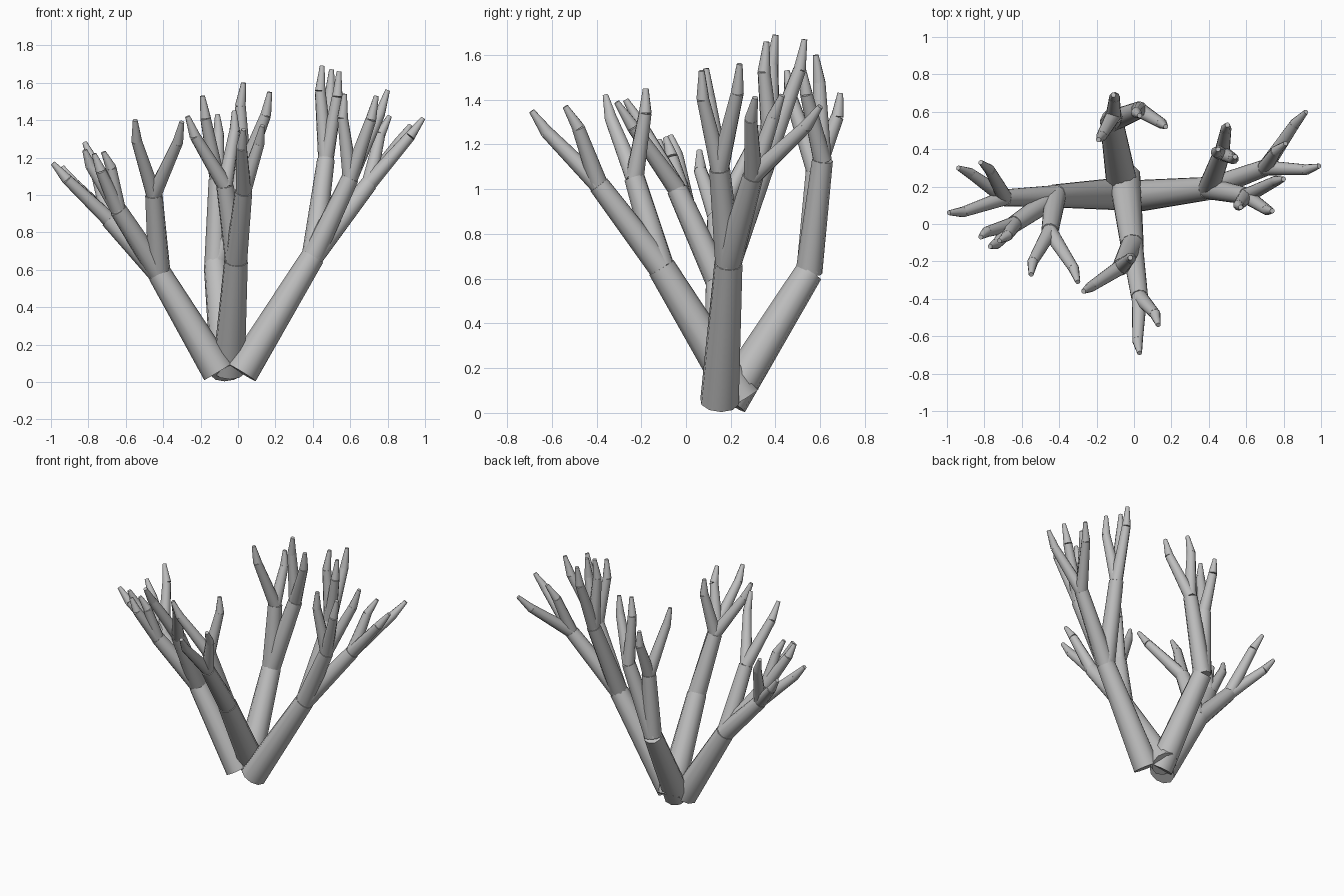
import bpy
import bmesh
from math import radians
from mathutils import Vector

cube = bpy.data.objects.get("Cube")
if cube:
    bpy.data.objects.remove(cube, do_unlink=True)

SIDES = 10

# Single stone-grey colour
grey = bpy.data.materials.new("stone_grey")
grey.use_nodes = True
colour = (0.52, 0.52, 0.52, 1.0)
grey.diffuse_color = colour
for node in grey.node_tree.nodes:
    if node.type == "BSDF_PRINCIPLED":
        node.inputs["Base Color"].default_value = colour
        node.inputs["Roughness"].default_value = 0.8


def tapered_segment(name, start, end, start_radius, end_radius):
    """Capped, tapered tube running from start to end."""
    start, end = Vector(start), Vector(end)
    axis = end - start
    bm = bmesh.new()
    bmesh.ops.create_cone(bm, cap_ends=True, segments=SIDES,
                          radius1=start_radius, radius2=end_radius,
                          depth=axis.length)
    mesh = bpy.data.meshes.new(name)
    bm.to_mesh(mesh)
    bm.free()
    mesh.materials.append(grey)
    obj = bpy.data.objects.new(name, mesh)
    obj.location = (start + end) / 2
    obj.rotation_euler = axis.to_track_quat("Z", "Y").to_euler()
    bpy.context.collection.objects.link(obj)
    return obj


def grow_twigs(name, fork, tips):
    """Twigs that spread from a fork, each bending inwards at its pointed tip."""
    fork = Vector(fork)
    tips = [Vector(tip) for tip in tips]
    middle = sum(tips, Vector()) / len(tips)
    parts = []
    for number, tip in enumerate(tips, 1):
        spread = (tip - middle).normalized()
        joint = fork.lerp(tip, 0.72) + spread * 0.02
        parts.append(tapered_segment(f"{name}_twig_{number}", fork, joint, 0.042, 0.029))
        parts.append(tapered_segment(f"{name}_tip_{number}", joint, tip, 0.029, 0.013))
    return parts


def grow_limb(name, base, crotch, branches):
    """Trunk that divides into branches, each carrying a fan of twigs."""
    parts = [tapered_segment(f"{name}_trunk", base, crotch, 0.088, 0.064)]
    for number, (fork, tips) in enumerate(branches, 1):
        label = f"{name}_branch_{number}"
        parts.append(tapered_segment(label, crotch, fork, 0.060, 0.047))
        parts.extend(grow_twigs(label, fork, tips))
    return parts


# Left limb
left_branches = [
    ((0.47, 0.38, 1.19), [(0.45, 0.40, 1.69), (0.50, 0.53, 1.67), (0.54, 0.36, 1.66)]),
    ((0.60, 0.15, 1.09), [(0.57, 0.09, 1.54), (0.74, 0.07, 1.53), (0.80, 0.24, 1.56)]),
    ((0.70, 0.30, 1.06), [(0.99, 0.31, 1.41), (0.92, 0.60, 1.37), (0.81, 0.43, 1.42)]),
]

# Right limb
right_branches = [
    ((-0.45, -0.04, 1.00), [(-0.55, -0.27, 1.40), (-0.30, -0.31, 1.39)]),
    ((-0.64, 0.00, 0.92), [(-0.82, -0.07, 1.24), (-0.77, -0.12, 1.22), (-0.72, -0.09, 1.23)]),
    ((-0.69, 0.14, 0.87), [(-0.99, 0.06, 1.17), (-0.94, 0.30, 1.15), (-0.82, 0.33, 1.28)]),
]

# Front limb
front_branches = [
    ((0.03, -0.39, 1.02), [(0.03, -0.69, 1.35), (0.13, -0.54, 1.37)]),
    ((-0.07, -0.23, 1.05), [(-0.27, -0.36, 1.42), (-0.02, -0.18, 1.45)]),
]

# Back limb
back_branches = [
    ((-0.11, 0.58, 1.08), [(-0.19, 0.45, 1.53), (-0.11, 0.69, 1.43)]),
    ((0.03, 0.61, 1.13), [(0.03, 0.58, 1.60), (0.17, 0.52, 1.55)]),
]

parts = []
parts += grow_limb("left", (0.02, 0.15, 0.05), (0.40, 0.19, 0.67), left_branches)
parts += grow_limb("right", (-0.105, 0.16, 0.055), (-0.42, 0.15, 0.58), right_branches)
parts += grow_limb("front", (-0.05, 0.25, 0.06), (-0.01, -0.11, 0.65), front_branches)
parts += grow_limb("back", (-0.06, 0.19, 0.05), (-0.12, 0.55, 0.63), back_branches)

# Smooth sides, crisp cut ends
bpy.ops.object.select_all(action="DESELECT")
for part in parts:
    part.select_set(True)
bpy.context.view_layer.objects.active = parts[0]
bpy.ops.object.shade_smooth_by_angle(angle=radians(40))
